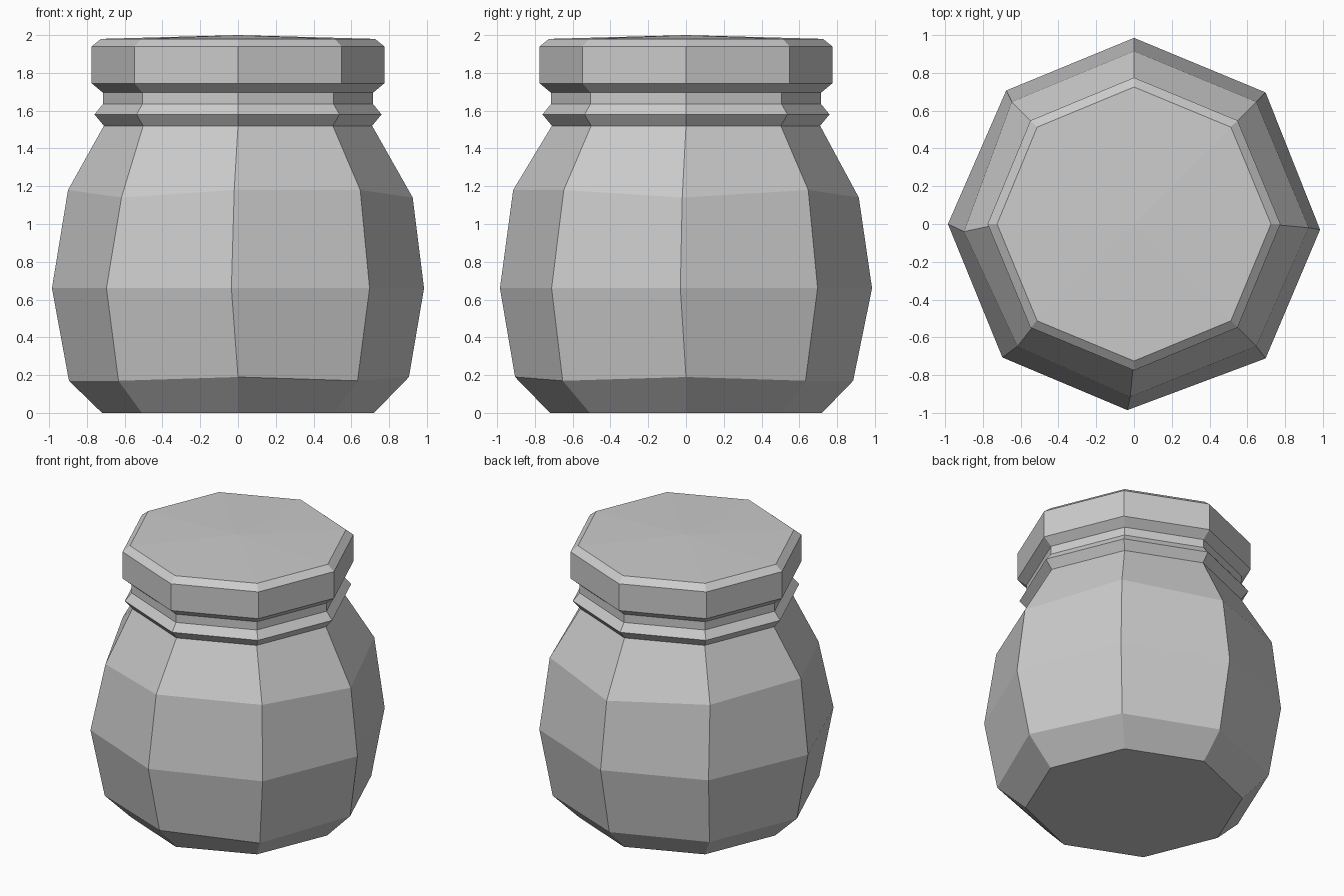
import bpy, bmesh, math

cube = bpy.data.objects.get("Cube")
if cube:
    bpy.data.objects.remove(cube, do_unlink=True)

SIDES = 8
GREY = (0.6, 0.6, 0.6, 1.0)

mat = bpy.data.materials.new("plain grey")
mat.use_nodes = True
mat.diffuse_color = GREY
mat.node_tree.nodes["Principled BSDF"].inputs["Base Color"].default_value = GREY


def octagonal(name, profile, bottom=False, apex=None, nudges={}):
    """Sweep (radius, z) pairs round z; nudges[(ring, corner)] shifts one corner."""
    bm = bmesh.new()
    rings = []
    for i, (r, z) in enumerate(profile):
        ring = []
        for k in range(SIDES):
            a = math.tau * k / SIDES
            dx, dy, dz = nudges.get((i, k), (0, 0, 0))
            ring.append(bm.verts.new((r * math.cos(a) + dx, r * math.sin(a) + dy, z + dz)))
        rings.append(ring)
    for low, high in zip(rings, rings[1:]):
        for k in range(SIDES):
            n = (k + 1) % SIDES
            bm.faces.new((low[k], low[n], high[n], high[k]))
    if bottom:
        bm.faces.new(rings[0][::-1])
    if apex is not None:
        tip = bm.verts.new((0, 0, apex))
        for k in range(SIDES):
            bm.faces.new((rings[-1][k], rings[-1][(k + 1) % SIDES], tip))
    mesh = bpy.data.meshes.new(name)
    bm.to_mesh(mesh)
    bm.free()
    mesh.materials.append(mat)
    obj = bpy.data.objects.new(name, mesh)
    bpy.context.collection.objects.link(obj)
    return obj


# Hand-shaped wobble of the pot; corners count anticlockwise from +x
wobble = {
    (1, 0): (0.01, 0, 0.02), (1, 2): (0, -0.01, 0), (1, 6): (0, -0.01, 0.02),
    (1, 7): (0, -0.02, 0),
    (2, 0): (0, -0.03, 0), (2, 3): (0.02, 0.01, 0), (2, 5): (0, -0.01, 0),
    (2, 6): (-0.035, 0, 0), (2, 7): (0, -0.015, 0),
    (3, 0): (0.01, -0.02, -0.04), (3, 2): (0, 0, -0.04), (3, 4): (0.015, -0.04, 0),
    (3, 5): (0.03, 0, -0.04), (3, 6): (-0.02, 0, 0),
}

# Rounded pot
octagonal("jar_body",
          [(0.72, 0), (0.895, 0.17), (0.985, 0.66), (0.915, 1.18), (0.71, 1.52)],
          bottom=True, nudges=wobble)

# Neck with its raised ring
octagonal("neck_ring", [(0.71, 1.52), (0.76, 1.58), (0.715, 1.635), (0.715, 1.695)])

# Bevelled lid, slightly raised in the middle
octagonal("lid", [(0.715, 1.695), (0.775, 1.745), (0.775, 1.94), (0.725, 1.98)], apex=2.0)
